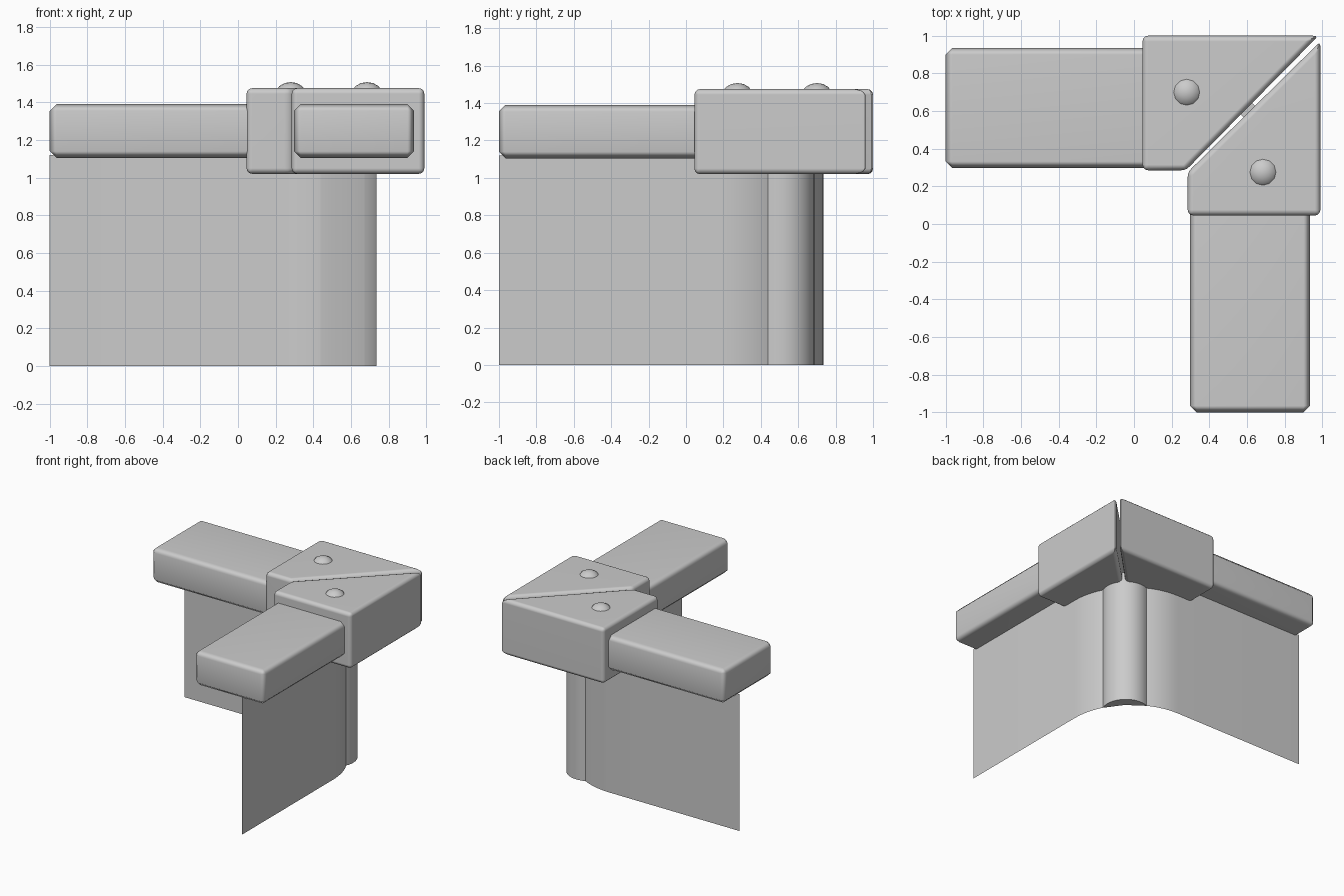
import bpy, bmesh
from math import sin, cos, radians

if "Cube" in bpy.data.objects:
    bpy.data.objects.remove(bpy.data.objects["Cube"])


def swap(pts):
    # mirror a plan outline across the x = y diagonal
    return [(y, x) for x, y in pts]


def finish(name, bm, angle=35, weighted=False):
    me = bpy.data.meshes.new(name)
    bm.to_mesh(me)
    bm.free()
    ob = bpy.data.objects.new(name, me)
    bpy.context.collection.objects.link(ob)
    bpy.ops.object.select_all(action='DESELECT')
    ob.select_set(True)
    bpy.context.view_layer.objects.active = ob
    bpy.ops.object.shade_smooth_by_angle(angle=radians(angle))
    if weighted:
        ob.modifiers.new("weighted", 'WEIGHTED_NORMAL').keep_sharp = True
    return ob


def prism(pts, z0, z1, bevel=0, segments=1):
    bm = bmesh.new()
    low = [bm.verts.new((x, y, z0)) for x, y in pts]
    high = [bm.verts.new((x, y, z1)) for x, y in pts]
    bm.faces.new(low)
    bm.faces.new(high)
    n = len(pts)
    for i in range(n):
        j = (i + 1) % n
        bm.faces.new((low[i], low[j], high[j], high[i]))
    bmesh.ops.recalc_face_normals(bm, faces=bm.faces)
    if bevel:
        bmesh.ops.bevel(bm, geom=bm.edges[:], offset=bevel, segments=segments,
                        profile=0.5, affect='EDGES', clamp_overlap=True)
    return bm


def arc(cx, cy, r, a0, a1, n):
    return [(cx + r * cos(radians(a0 + (a1 - a0) * i / n)),
             cy + r * sin(radians(a0 + (a1 - a0) * i / n))) for i in range(n + 1)]


rail = [(-1, 0.298), (0.15, 0.298), (0.15, 0.935), (-1, 0.935)]


def bracket(edge):
    return [(0.045, 0.285), (0.275, 0.285), (edge - 0.02, edge), (0.045, edge)]


def make_side(side, turn, edge, bolt):
    # handrail
    finish("rail_" + side, prism(turn(rail), 1.105, 1.39, 0.035), 50, True)
    # mitred corner bracket with a countersunk bolt recess
    block = finish("bracket_" + side, prism(turn(bracket(edge)), 1.02, 1.475, 0.03, 3), 35, True)
    bx, by = turn([bolt])[0]
    bm = bmesh.new()
    bmesh.ops.create_cone(bm, cap_ends=True, segments=8, radius1=0.07, radius2=0.15)
    for v in bm.verts:
        v.co = (v.co.x + bx, v.co.y + by, 1.435 if v.co.z < 0 else 1.515)
    cutter = finish("recess_cutter", bm)
    cutter.hide_render = True
    cut = block.modifiers.new("recess", 'BOOLEAN')
    cut.operation = 'DIFFERENCE'
    cut.solver = 'EXACT'
    cut.object = cutter
    bpy.context.view_layer.objects.active = block
    block.modifiers.move(1, 0)
    bpy.ops.object.modifier_apply(modifier="recess")
    bpy.data.objects.remove(cutter)
    # domed bolt head
    bm = bmesh.new()
    bmesh.ops.create_uvsphere(bm, u_segments=12, v_segments=8, radius=0.085)
    bmesh.ops.bisect_plane(bm, geom=bm.verts[:] + bm.edges[:] + bm.faces[:],
                           plane_co=(0, 0, 0), plane_no=(0, 0, -1), clear_outer=True)
    for v in bm.verts:
        v.co = (v.co.x + bx, v.co.y + by, 1.436 + v.co.z * 0.84)
    finish("bolt_" + side, bm, 50)


make_side("left", lambda p: p, 1.0, (0.28, 0.70))
make_side("front", swap, 0.99, (0.275, 0.685))

# thin wall sheet, rounded at the corner
path = [(-1, 0.735)] + arc(0.185, 0.185, 0.55, 90, 0, 16) + [(0.735, -1)]
bm = bmesh.new()
rows = [[bm.verts.new((x, y, z)) for x, y in path] for z in (0, 1.12)]
for i in range(len(path) - 1):
    bm.faces.new((rows[0][i + 1], rows[0][i], rows[1][i], rows[1][i + 1]))
finish("wall", bm)

# rounded corner post on the outside of the wall
post = arc(0.51, 0.51, 0.177, 113.6, -23.6, 16) + [(0.575, 0.575)]
finish("corner_post", prism(post, 0, 1.1))
